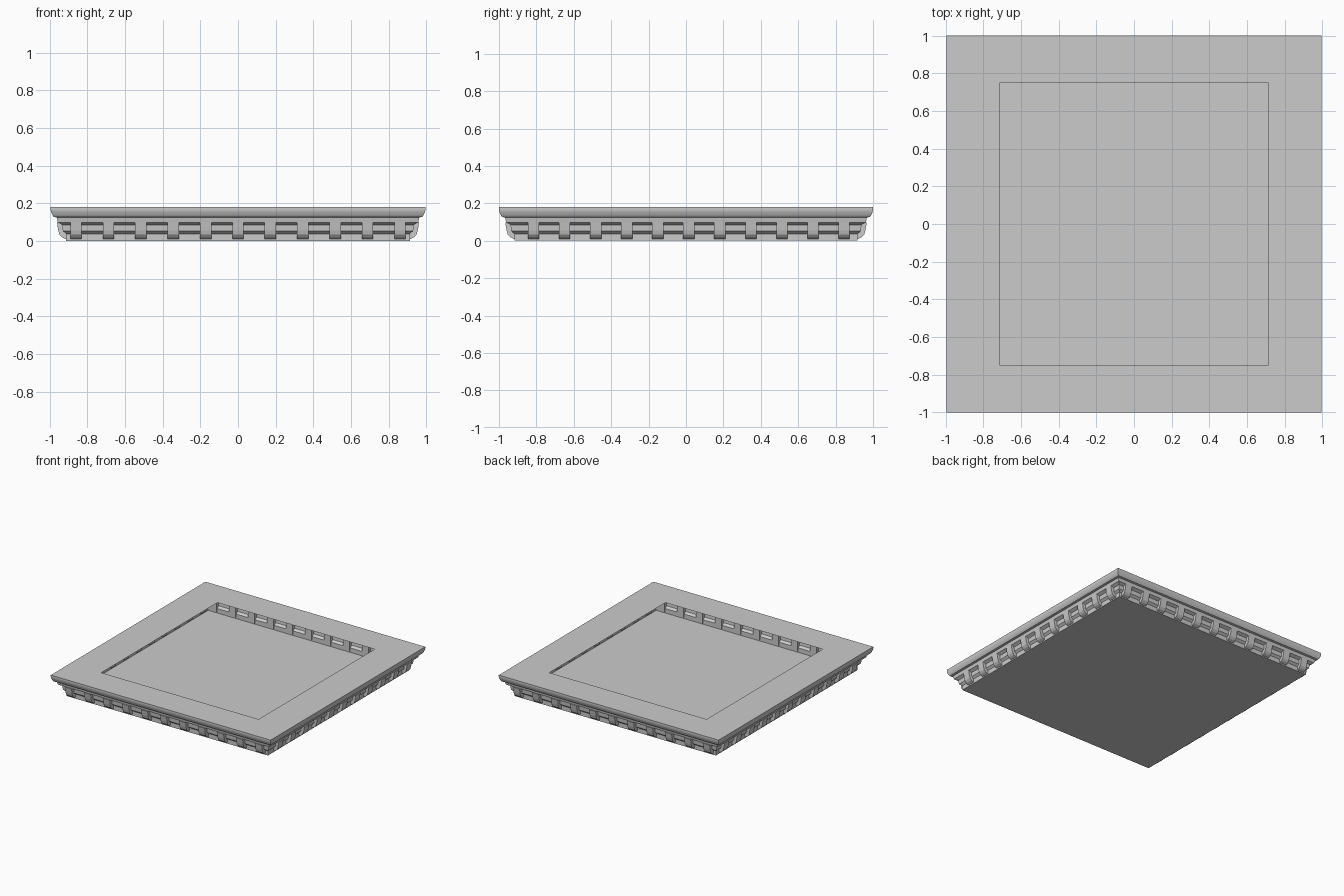
import bpy, bmesh
from mathutils import Matrix
from math import pi

if "Cube" in bpy.data.objects:
    bpy.data.objects.remove(bpy.data.objects["Cube"])

HX, HY = 0.995, 1.0          # outer half sizes
OPEN_X, OPEN_Y = 0.712, 0.75  # opening half sizes


def make_object(name, bm):
    mesh = bpy.data.meshes.new(name)
    bm.to_mesh(mesh)
    bm.free()
    ob = bpy.data.objects.new(name, mesh)
    bpy.context.collection.objects.link(ob)
    return ob


def rect_ring(bm, x, y, z):
    return [bm.verts.new((sx * x, sy * y, z))
            for sx, sy in ((-1, -1), (1, -1), (1, 1), (-1, 1))]


# Cornice shell: stepped moulding (inset, height), flat floor, open top frame
profile = [(.083, 0), (.083, .037), (.065, .052), (.062, .085), (.038, .098),
           (.033, .124), (.016, .127), (.008, .140), (.002, .155), (0, .167), (0, .18)]
bm = bmesh.new()
rings = [rect_ring(bm, HX - d, HY - d, z) for d, z in profile]
rings.append(rect_ring(bm, OPEN_X, OPEN_Y, .18))
bm.faces.new(rings[0][::-1])
for a, b in zip(rings, rings[1:]):
    for i in range(4):
        j = (i + 1) % 4
        bm.faces.new((a[i], a[j], b[j], b[i]))
make_object("cornice_shell", bm)

# Brackets: curved side profile (distance from outer edge, height), extruded
bracket = [(.09, .01), (.078, .01), (.06, .019), (.047, .034), (.041, .055),
           (.037, .078), (.034, .097), (.09, .097)]


def bracket_row(name, half, spacing, offset, angle, width=.06):
    bm = bmesh.new()
    for k in range(-5, 6):
        c = k * spacing + offset
        ends = [[bm.verts.new((c + s * width / 2, d - half, z)) for d, z in bracket]
                for s in (-1, 1)]
        bm.faces.new(ends[0])
        bm.faces.new(ends[1][::-1])
        n = len(bracket)
        for i in range(n):
            j = (i + 1) % n
            bm.faces.new((ends[0][i], ends[1][i], ends[1][j], ends[0][j]))
    bmesh.ops.transform(bm, matrix=Matrix.Rotation(angle, 4, 'Z'), verts=bm.verts)
    bmesh.ops.recalc_face_normals(bm, faces=bm.faces)
    make_object(name, bm)


bracket_row("front_brackets", HY, .172, 0, 0)
bracket_row("right_brackets", HX, .166, .015, pi / 2)
bracket_row("back_brackets", HY, .172, 0, pi)
bracket_row("left_brackets", HX, .166, -.015, -pi / 2)
